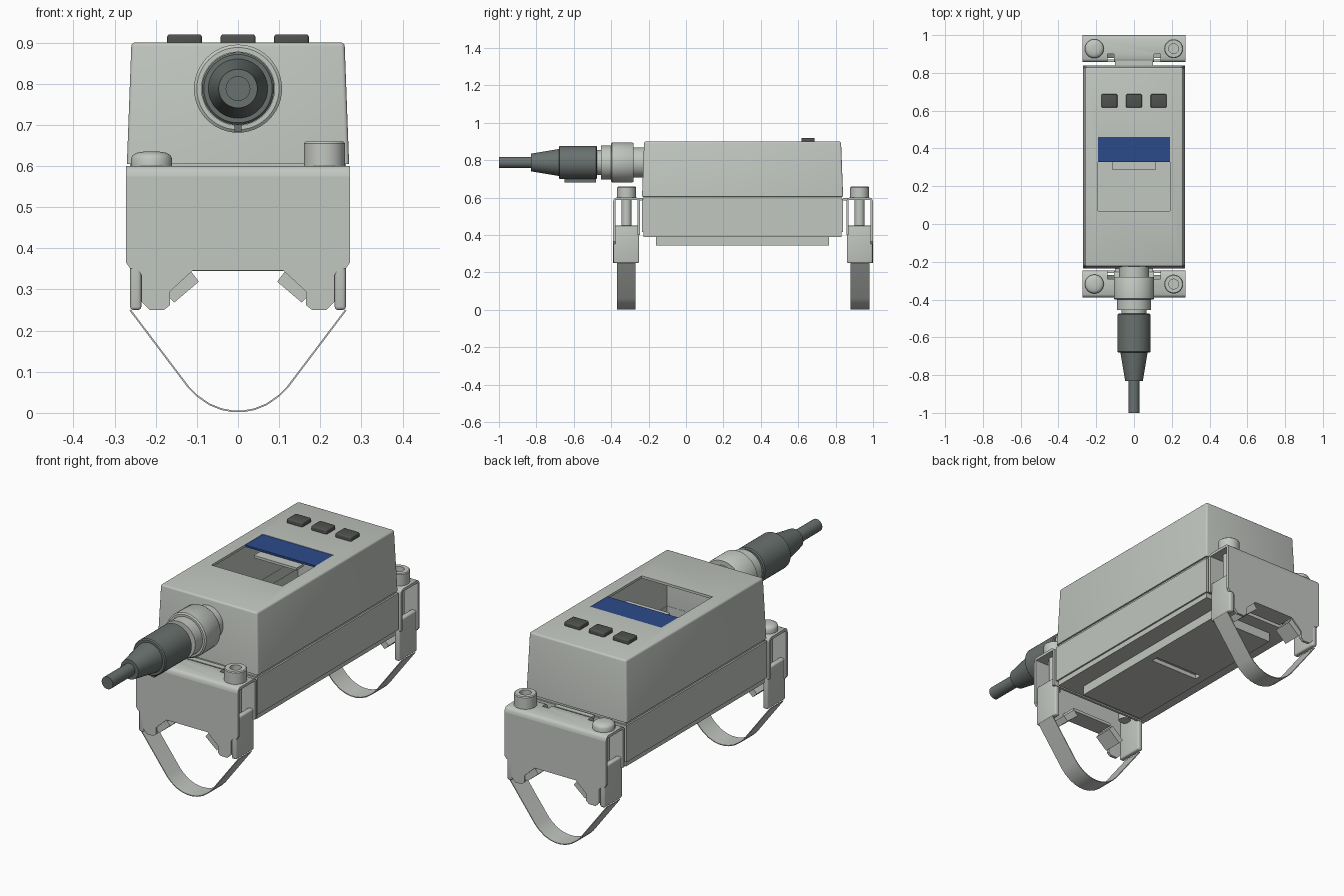
import bpy, bmesh, math
from mathutils import Matrix

if "Cube" in bpy.data.objects:
    bpy.data.objects.remove(bpy.data.objects["Cube"], do_unlink=True)


def material(name, rgb):
    m = bpy.data.materials.new(name)
    m.use_nodes = True
    m.diffuse_color = (*rgb, 1)
    m.node_tree.nodes["Principled BSDF"].inputs["Base Color"].default_value = (*rgb, 1)
    return m


GREY = material("light_grey", (0.54, 0.57, 0.53))
RUBBER = material("rubber_grey", (0.14, 0.165, 0.155))
DARK = material("button_grey", (0.08, 0.085, 0.08))
BLUE = material("display_blue", (0.025, 0.07, 0.26))


def finish(name, bm, mat):
    bmesh.ops.recalc_face_normals(bm, faces=bm.faces)
    me = bpy.data.meshes.new(name)
    bm.to_mesh(me)
    bm.free()
    me.materials.append(mat)
    ob = bpy.data.objects.new(name, me)
    bpy.context.collection.objects.link(ob)
    return ob


def activate(ob):
    bpy.ops.object.select_all(action='DESELECT')
    ob.select_set(True)
    bpy.context.view_layer.objects.active = ob


def modify(ob, kind, **settings):
    m = ob.modifiers.new(kind.lower(), kind)
    for key, value in settings.items():
        setattr(m, key, value)
    activate(ob)
    bpy.ops.object.modifier_apply(modifier=m.name)


def smooth(ob):
    activate(ob)
    bpy.ops.object.shade_smooth_by_angle(angle=math.radians(35))
    return ob


def box(name, x, y, z, mat=GREY, bevel=0, taper=0, open_faces=()):
    """Box from ranges; taper narrows the top, open_faces lists z signs to remove."""
    bm = bmesh.new()
    bmesh.ops.create_cube(bm, size=1)
    for v in bm.verts:
        top = v.co.z > 0
        v.co = [(r[0] + r[1]) / 2 + c * (r[1] - r[0] - (2 * taper if top and i < 2 else 0))
                for i, (r, c) in enumerate(zip((x, y, z), v.co))]
    bm.normal_update()
    gone = [f for f in bm.faces if round(f.normal.z) in open_faces and abs(f.normal.z) > .9]
    bmesh.ops.delete(bm, geom=gone, context='FACES_ONLY')
    ob = finish(name, bm, mat)
    if bevel:
        modify(ob, 'BEVEL', width=bevel, segments=3, limit_method='ANGLE')
        smooth(ob)
    return ob


def prism(name, points, axis, lo, hi, mat=GREY):
    """Extrude a 2D outline (other axis, z) along x or y."""
    bm = bmesh.new()
    verts = [bm.verts.new((lo, a, z) if axis == 'x' else (a, lo, z)) for a, z in points]
    face = bm.faces.new(verts)
    moved = bmesh.ops.extrude_face_region(bm, geom=[face])["geom"]
    step = (hi - lo, 0, 0) if axis == 'x' else (0, hi - lo, 0)
    bmesh.ops.translate(bm, vec=step, verts=[g for g in moved if isinstance(g, bmesh.types.BMVert)])
    return smooth(finish(name, bm, mat))


def lathe(name, profile, matrix, mat=GREY, sides=48):
    """Closed turned part from (height, radius) pairs."""
    bm = bmesh.new()
    rings = [[bm.verts.new((r * math.cos(math.tau * i / sides), r * math.sin(math.tau * i / sides), h))
              for i in range(sides)] for h, r in profile]
    for a, b in zip(rings, rings[1:]):
        for i in range(sides):
            j = (i + 1) % sides
            bm.faces.new((a[i], a[j], b[j], b[i]))
    bm.faces.new(rings[0])
    bm.faces.new(rings[-1])
    bm.transform(matrix)
    return smooth(finish(name, bm, mat))


def cut(ob, x, y, z):
    tool = box("cutter", x, y, z)
    tool.hide_render = True
    modify(ob, 'BOOLEAN', object=tool, operation='DIFFERENCE', solver='EXACT')
    bpy.data.objects.remove(tool, do_unlink=True)


# Hollow housing: base tray, recessed seam and tapered cover with a window
base = box("base_tray", (-.27, .27), (-.235, .84), (.415, .592), open_faces=(1,))
modify(base, 'SOLIDIFY', thickness=.014, offset=-1)
seam = box("seam_strip", (-.262, .262), (-.227, .832), (.575, .625), open_faces=(1, -1))
modify(seam, 'SOLIDIFY', thickness=.008, offset=-1)
cover = box("cover", (-.27, .27), (-.235, .84), (.605, .9), bevel=.009, taper=.011, open_faces=(-1,))
modify(cover, 'SOLIDIFY', thickness=.012, offset=-1)
cut(cover, (-.19, .19), (.068, .46), (.85, .95))
smooth(cover)
box("base_rim", (-.262, .262), (-.227, .832), (.39, .415))
plate = box("bottom_plate", (-.17, .17), (-.16, .765), (.345, .39))
cut(plate, (-.13, .13), (.285, .32), (.33, .365))

# Display and buttons
box("display_band", (-.19, .19), (.327, .46), (.889, .898), BLUE)
box("display_lip", (-.115, .115), (.285, .335), (.872, .884))
for x, side in ((-.13, "left"), (0, "middle"), (.13, "right")):
    box("button_" + side, (x - .042, x + .042), (.617, .687), (.89, .92), DARK, bevel=.006)

# Cable connector pointing forward
forward = Matrix.Translation((0, 0, .788)) @ Matrix.Rotation(math.pi / 2, 4, 'X')
lathe("connector_nut", [(.215, .08), (.28, .08), (.28, .102), (.288, .107), (.395, .107), (.4, .1),
                        (.4, .09), (.455, .09), (.455, .066), (.48, .066)], forward)
lathe("connector_grip", [(.475, .082), (.48, .088), (.675, .088), (.68, .083), (.68, .072),
                         (.83, .047), (.83, .03)], forward, RUBBER)
lathe("cable", [(.82, .03), (1, .03)], forward, RUBBER, 24)
box("connector_key", (-.008, .008), (-.65, -.48), (.682, .71), RUBBER)

# Mounting bracket: folded channel, notched front plate and flanges
parts = []
channel = prism("bracket_channel", [(-.39, .575), (-.388, .586), (-.383, .595), (-.373, .6), (-.264, .6),
                                    (-.254, .595), (-.249, .588), (-.247, .578), (-.247, .4), (-.26, .4),
                                    (-.26, .587), (-.377, .587), (-.377, .575)], 'x', -.272, .272)
for s in (-1, 1):
    cut(channel, sorted((s * .105, s * .14)), (-.29, -.23), (.5, .65))
parts.append(channel)
half = [(.11, .346), (.165, .295), (.165, .262), (.18, .25), (.215, .25), (.235, .27), (.235, .335),
        (.245, .35), (.262, .351), (.272, .365), (.272, .575)]
outline = half + [(-x, z) for x, z in reversed(half)]
parts.append(prism("bracket_front_plate", outline, 'y', -.39, -.377))
parts.append(box("bracket_lower_flange", (-.11, .11), (-.385, -.3), (.346, .36)))
parts.append(box("bracket_tongue", (-.1, .1), (-.255, -.23), (.585, .598)))
foot = [(.095, .319), (.155, .268), (.177, .29), (.115, .345)]
for s, side in ((-1, "right"), (1, "left")):
    parts.append(prism("clamp_foot_" + side, [(s * x, z) for x, z in foot], 'y', -.384, -.29))
    wing = box("side_flange_" + side, sorted((s * .235, s * .262)), (-.387, -.25), (.25, .45), bevel=.008)
    parts.append(wing)
    at = Matrix.Translation((s * .21, -.318, 0))
    parts.append(lathe("screw_shaft_" + side, [(.42, .027), (.59, .027)], at, sides=24))

# Screw heads: a dome on one side, a socket cap on the other
parts.append(lathe("dome_screw", [(.598, .05), (.618, .05), (.626, .046), (.632, .036), (.635, .018)],
                   Matrix.Translation((-.21, -.318, 0))))
parts.append(lathe("socket_screw", [(.598, .05), (.655, .05), (.659, .046), (.659, .026), (.63, .026)],
                   Matrix.Translation((.21, -.318, 0))))

# Pipe strap: thin ribbon hanging below the bracket
bm = bmesh.new()
curve = [(.262, .25), (.12, .062), (.1, .042), (.07, .021), (.04, .009), (.014, .004)]
path = curve + [(-x, z) for x, z in reversed(curve)]
rows = [[bm.verts.new((x, y, z)) for y in (-.37, -.27)] for x, z in path]
for a, b in zip(rows, rows[1:]):
    bm.faces.new((a[0], b[0], b[1], a[1]))
strap = finish("pipe_strap", bm, GREY)
modify(strap, 'SOLIDIFY', thickness=.004, offset=0)
parts.append(smooth(strap))

# Mirror the whole bracket to the back end
flip = Matrix.Translation((0, .61, 0)) @ Matrix.Diagonal((1, -1, 1, 1))
for ob in parts:
    me = ob.data.copy()
    me.transform(flip)
    me.flip_normals()
    bpy.context.collection.objects.link(bpy.data.objects.new("back_" + ob.name, me))
    ob.name = "front_" + ob.name
